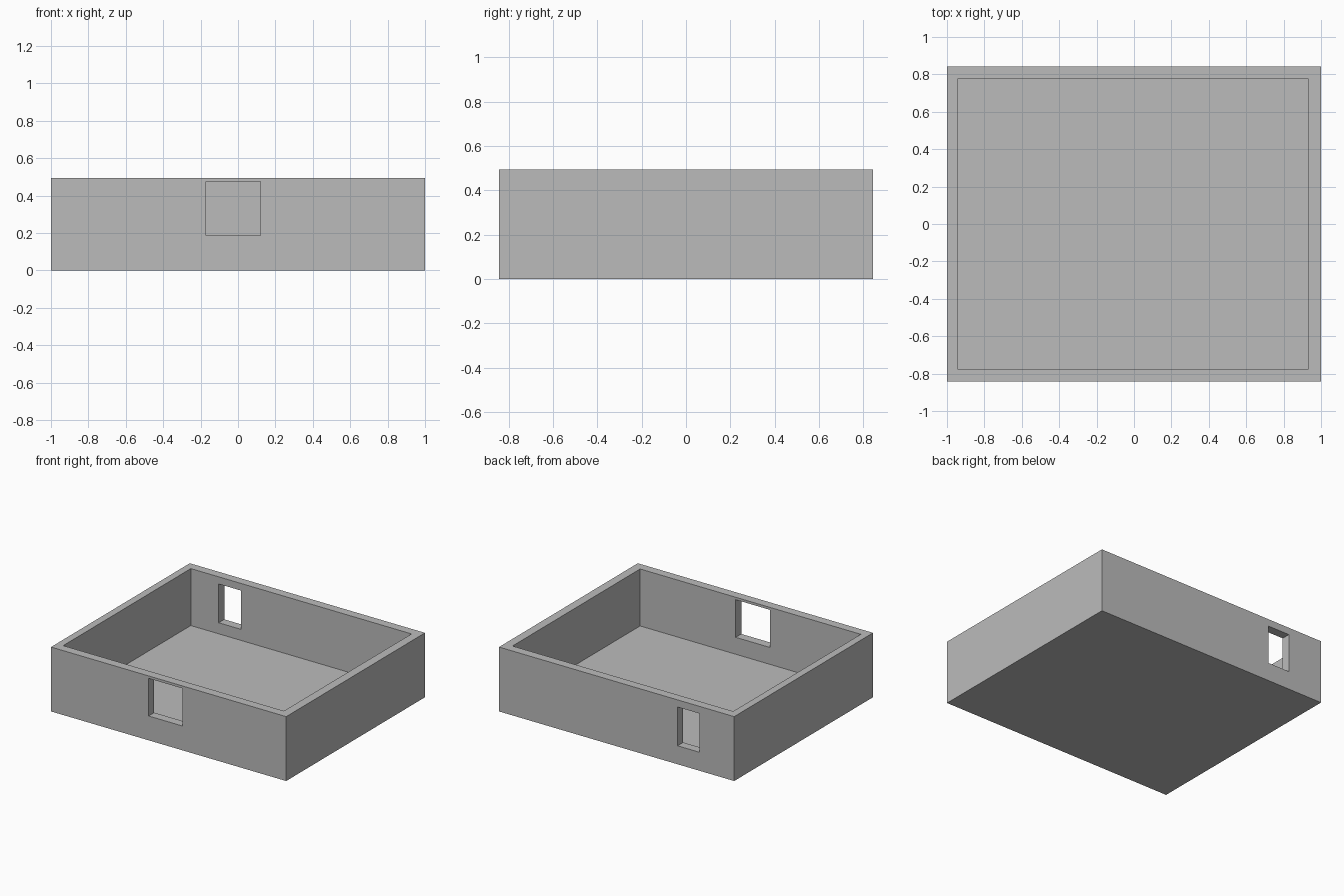
import bpy

default = bpy.data.objects.get("Cube")
if default:
    bpy.data.objects.remove(default, do_unlink=True)

# Single plain grey
grey = bpy.data.materials.new("light_grey")
grey.use_nodes = True
colour = (0.5, 0.5, 0.5, 1)
grey.diffuse_color = colour
grey.node_tree.nodes["Principled BSDF"].inputs["Base Color"].default_value = colour


def box(name, low, high):
    """Box spanning two opposite corners."""
    centre = [(a + b) / 2 for a, b in zip(low, high)]
    bpy.ops.mesh.primitive_cube_add(size=1, location=centre)
    obj = bpy.context.object
    obj.name = name
    obj.scale = [b - a for a, b in zip(low, high)]
    bpy.ops.object.transform_apply(location=False, rotation=False, scale=True)
    obj.data.materials.append(grey)
    return obj


# Solid outer block of the open room
room = box("room_shell", (-1, -0.843, 0), (1, 0.843, 0.495))

# Hollow interior and one window in each long wall
cutters = [
    box("interior_cutter", (-0.944, -0.775, 0.057), (0.933, 0.775, 0.7)),
    box("front_window_cutter", (-0.17, -1, 0.187), (0.12, -0.6, 0.476)),
    box("back_window_cutter", (-0.707, 0.6, 0.142), (-0.519, 1, 0.44)),
]
for cutter in cutters:
    cut = room.modifiers.new(cutter.name, 'BOOLEAN')
    cut.operation = 'DIFFERENCE'
    cut.solver = 'EXACT'
    cut.object = cutter

# Bake the cuts, then remove the helpers
bpy.ops.object.select_all(action='DESELECT')
bpy.context.view_layer.objects.active = room
room.select_set(True)
for name in [m.name for m in room.modifiers]:
    bpy.ops.object.modifier_apply(modifier=name)
for cutter in cutters:
    bpy.data.objects.remove(cutter, do_unlink=True)
